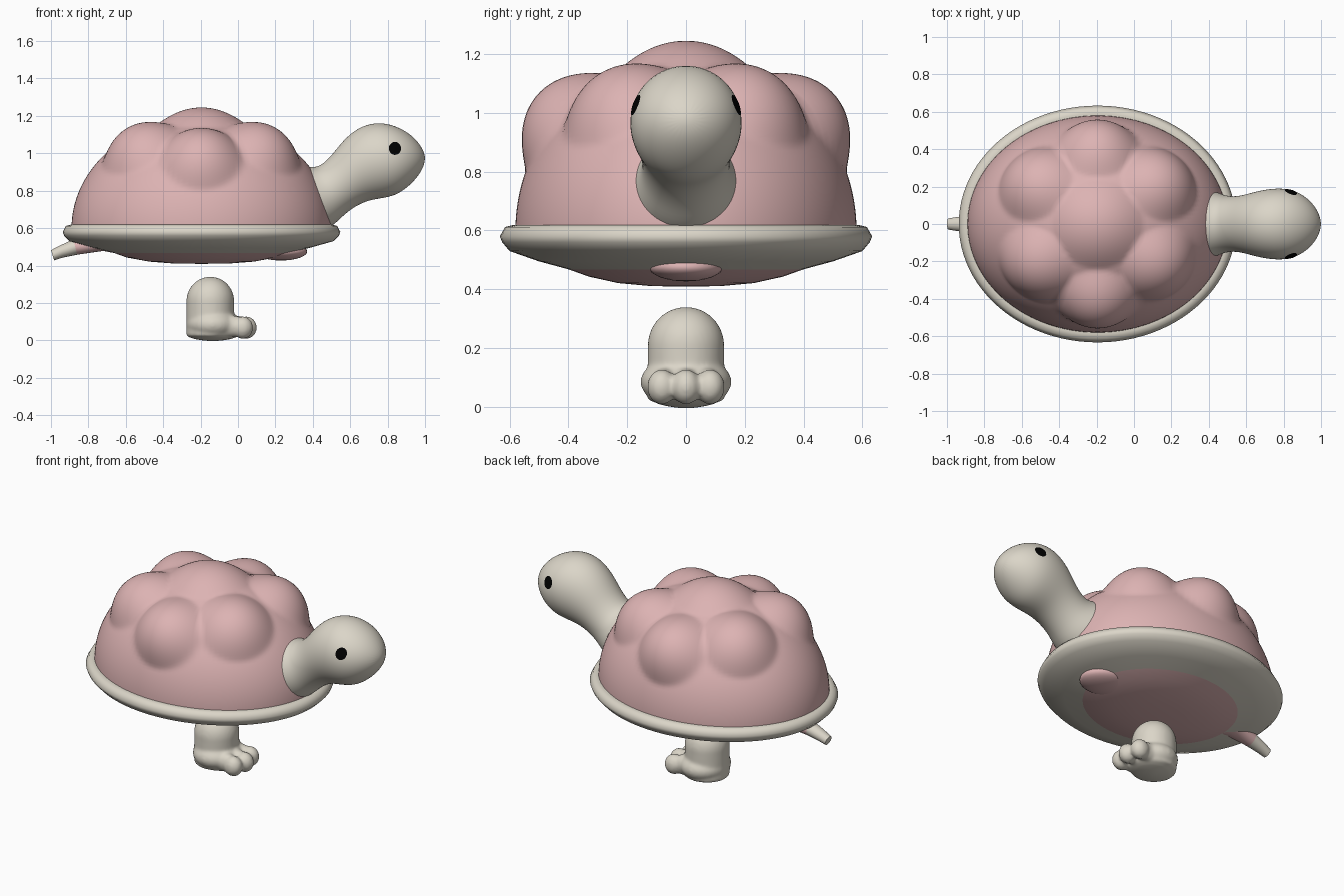
import bpy, bmesh, math
from mathutils import Vector

if "Cube" in bpy.data.objects:
    bpy.data.objects.remove(bpy.data.objects["Cube"])


def material(name, col):
    m = bpy.data.materials.new(name)
    m.diffuse_color = (*col, 1)
    m.use_nodes = True
    m.node_tree.nodes["Principled BSDF"].inputs["Base Color"].default_value = m.diffuse_color
    return m


PINK = material("shell pink", (0.72, 0.45, 0.45))
CREAM = material("skin cream", (0.71, 0.67, 0.58))
BLACK = material("eye black", (0.0, 0.0, 0.0))
CX = -0.195  # shell centre


def finish(name, bm, mats, rule=None):
    bmesh.ops.remove_doubles(bm, verts=bm.verts, dist=1e-5)
    bmesh.ops.recalc_face_normals(bm, faces=bm.faces)
    me = bpy.data.meshes.new(name)
    for f in bm.faces:
        f.smooth = True
        if rule:
            f.material_index = rule(f.calc_center_median())
    bm.to_mesh(me)
    bm.free()
    ob = bpy.data.objects.new(name, me)
    for m in mats:
        me.materials.append(m)
    bpy.context.collection.objects.link(ob)
    return ob


def loft(name, rings, mats, rule=None, caps=False):
    """Skin a list of closed rings of points."""
    bm = bmesh.new()
    vs = [[bm.verts.new(p) for p in r] for r in rings]
    n = len(vs[0])
    for a, b in zip(vs, vs[1:]):
        for i in range(n):
            j = (i + 1) % n
            bm.faces.new((a[i], a[j], b[j], b[i]))
    if caps:
        bm.faces.new(vs[0])
        bm.faces.new(vs[-1])
    return finish(name, bm, mats, rule)


def ellipse(a, b, z, n=96):
    return [Vector((CX + a * math.cos(t), b * math.sin(t), z))
            for t in (2 * math.pi * i / n for i in range(n))]


def section(top, bottom, ry, n=24):
    """Oval ring between a top and a bottom point in the xz plane."""
    t, b = Vector((top[0], 0, top[1])), Vector((bottom[0], 0, bottom[1]))
    c, h = (t + b) / 2, (t - b) / 2
    return [c + h * math.cos(k) + Vector((0, ry * math.sin(k), 0))
            for k in (2 * math.pi * i / n for i in range(n))]


def subdivide(ob, levels=2):
    m = ob.modifiers.new("smooth", "SUBSURF")
    m.levels = m.render_levels = levels


# Shell dome with seven raised lumps
A, B, Z0, H = 0.695, 0.58, 0.60, 0.59
bumps = [(0, 0, 0.25, 0.055)]
for s in (-1, 1):
    bumps.append((0, s * 0.43, 0.23, 0.10))
    bumps += [(q * 0.345, s * 0.235, 0.23, 0.085) for q in (-1, 1)]
centres = [(Vector((x, y, H * math.sqrt(1 - (x / A) ** 2 - (y / B) ** 2))), r, h)
           for x, y, r, h in bumps]


def dome_point(t, p):
    v = Vector((A * math.cos(p) * math.cos(t), B * math.cos(p) * math.sin(t),
                H * math.sin(p)))
    n = Vector((v.x / A ** 2, v.y / B ** 2, v.z / H ** 2)).normalized()
    d = 0
    for c, r, h in centres:
        k = (v - c).length / r
        if k < 1:
            d = max(d, h * (1 - k * k) ** 1.3)
    return v + n * d + Vector((CX, 0, Z0))


N, M = 128, 56
loft("shell_dome", [[dome_point(2 * math.pi * i / N, math.pi / 2 * j / M)
                     for i in range(N)] for j in range(M + 1)], [PINK])

# Rim, with its underside sloping in to the belly
rim = [(0.66, 0.55, 0.615), (0.70, 0.59, 0.618), (0.725, 0.615, 0.612),
       (0.742, 0.633, 0.58), (0.735, 0.625, 0.56), (0.705, 0.60, 0.53),
       (0.58, 0.50, 0.495), (0.47, 0.40, 0.468)]
loft("shell_rim", [ellipse(*p) for p in rim], [CREAM])

# Belly
belly = [(0.47, 0.40, 0.468), (0.40, 0.33, 0.443), (0.28, 0.23, 0.421),
         (0.15, 0.12, 0.411), (0, 0, 0.409)]
loft("belly", [ellipse(*p) for p in belly], [PINK])
bm = bmesh.new()
bmesh.ops.create_uvsphere(bm, u_segments=32, v_segments=16, radius=1)
for v in bm.verts:
    v.co = Vector((0.23 + v.co.x * 0.14, v.co.y * 0.125, 0.475 + v.co.z * 0.048))
finish("belly_front_lump", bm, [PINK])

# Neck and head
head_secs = [
    ((0.29, 0.94), (0.38, 0.55), 0.215), ((0.395, 0.925), (0.50, 0.60), 0.168),
    ((0.44, 0.932), (0.56, 0.665), 0.148), ((0.50, 0.988), (0.63, 0.718), 0.15),
    ((0.56, 1.07), (0.70, 0.748), 0.168), ((0.64, 1.14), (0.77, 0.758), 0.187),
    ((0.74, 1.17), (0.84, 0.772), 0.195), ((0.84, 1.152), (0.90, 0.81), 0.178),
    ((0.93, 1.10), (0.955, 0.865), 0.128), ((0.983, 1.035), (0.99, 0.92), 0.065),
    ((1.003, 0.978), (1.003, 0.978), 0)]
head = loft("neck_and_head", [section(*s) for s in head_secs], [CREAM, PINK],
            lambda c: 1 if c.x + 0.32 * (c.z - 0.6) < 0.475 else 0)
subdivide(head)

# Eyes: thin discs laid on the head surface
bpy.context.view_layer.update()
head_eval = head.evaluated_get(bpy.context.evaluated_depsgraph_get())
for side, label in ((-1, "right_eye"), (1, "left_eye")):
    rings = []
    for k in (0.0, 0.5, 1.0):
        ring = []
        for i in range(20):
            t = 2 * math.pi * i / 20
            o = Vector((0.838 + 0.032 * k * math.cos(t), side,
                        1.025 + 0.034 * k * math.sin(t)))
            hit, loc, nor, _ = head_eval.ray_cast(o, Vector((0, -side, 0)))
            ring.append(loc + nor * 0.004 if hit else Vector((o.x, side * 0.17, o.z)))
        rings.append(ring)
    eye = loft(label, rings, [BLACK])
    if sum(p.normal.y for p in eye.data.polygons) * side < 0:
        eye.data.flip_normals()

# Tail, pink at the root and cream at the blunt tip
tail_secs = [((-0.60, 0.56), (-0.60, 0.455), 0.085), ((-0.74, 0.555), (-0.72, 0.478), 0.06),
             ((-0.88, 0.54), (-0.86, 0.458), 0.045), ((-0.95, 0.508), (-0.935, 0.443), 0.038),
             ((-1.0, 0.482), (-0.983, 0.428), 0.03)]
tail = loft("tail", [section(*s, n=20) for s in tail_secs], [CREAM, PINK],
            lambda c: int(c.x > -0.88), caps=True)
tail.select_set(True)
bpy.context.view_layer.objects.active = tail
bpy.ops.object.shade_smooth_by_angle(angle=math.radians(45))

# Foot: rounded stump with three toes, fused by remeshing
bm = bmesh.new()


def blob(c, s):
    r = bmesh.ops.create_uvsphere(bm, u_segments=32, v_segments=20, radius=1)
    for v in r["verts"]:
        v.co = Vector([c[i] + v.co[i] * s[i] for i in range(3)])


blob((-0.148, 0, 0.21), (0.128, 0.13, 0.13))
stump = bmesh.ops.create_cone(bm, cap_ends=True, segments=40, radius1=1,
                              radius2=1, depth=1)
for v in stump["verts"]:
    v.co = Vector((-0.148 + v.co.x * 0.128, v.co.y * 0.13, 0.12 + v.co.z * 0.20))
blob((-0.135, 0, 0.085), (0.143, 0.155, 0.09))
blob((-0.135, 0, 0.035), (0.143, 0.125, 0.038))
for y, x in ((-0.082, 0.025), (0, 0.045), (0.082, 0.025)):
    blob((x, y, 0.068), (0.056, 0.05, 0.06))
    blob((x - 0.06, y * 0.9, 0.075), (0.085, 0.045, 0.058))
foot = finish("foot", bm, [CREAM])
rm = foot.modifiers.new("fuse", "REMESH")
rm.mode, rm.voxel_size, rm.use_smooth_shade = "VOXEL", 0.009, True
sm = foot.modifiers.new("soften", "SMOOTH")
sm.factor, sm.iterations = 0.5, 8
